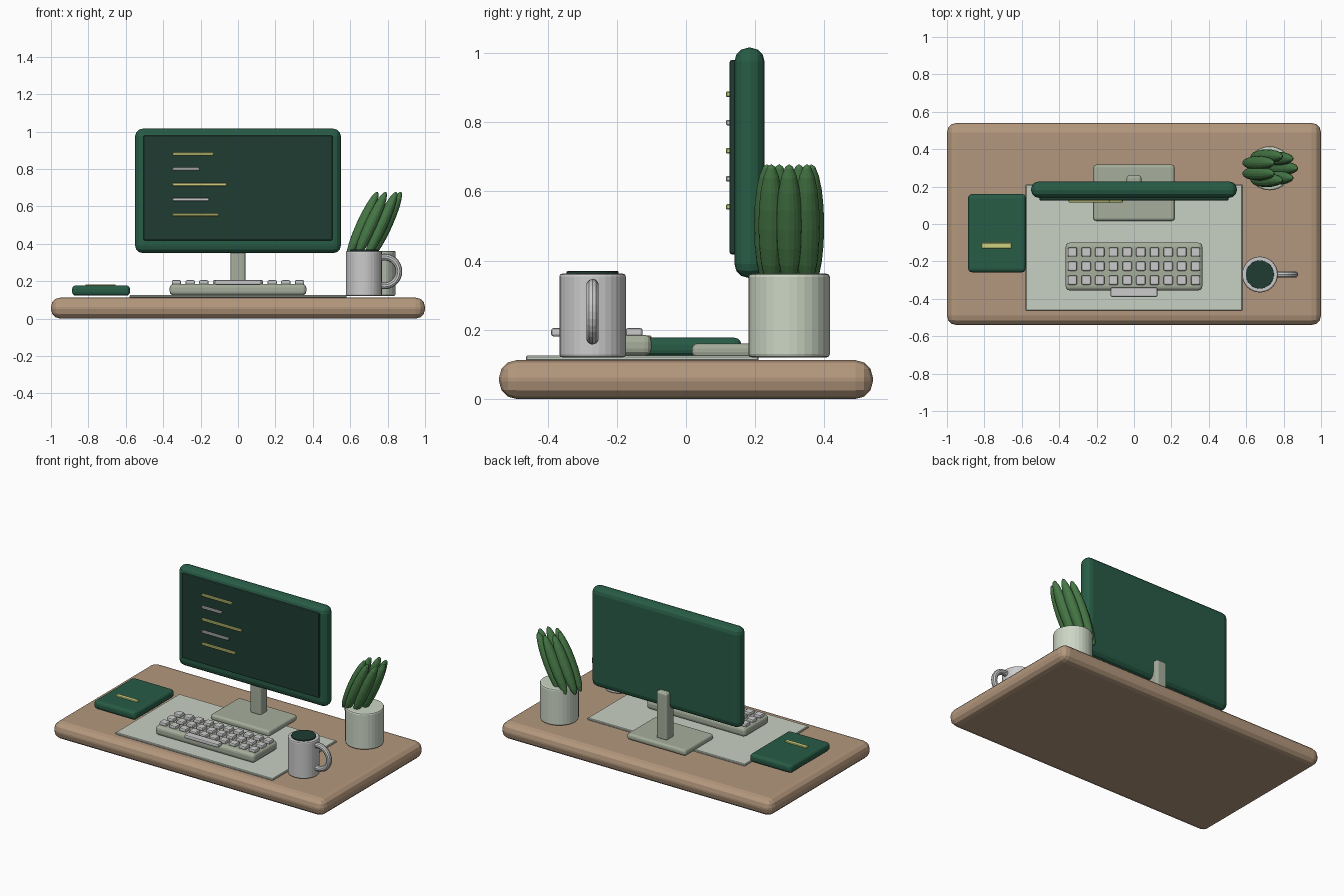
import bpy, math

if "Cube" in bpy.data.objects:
    bpy.data.objects.remove(bpy.data.objects["Cube"])


def paint(obj, rgb):
    """Assign a material from display colour 0-255; None leaves the part grey."""
    if rgb is None:
        return
    key = "col_%d_%d_%d" % rgb
    mat = bpy.data.materials.get(key) or bpy.data.materials.new(key)
    mat.diffuse_color = [(c / 255) ** 2.2 for c in rgb] + [1]
    mat.use_nodes = True
    mat.node_tree.nodes["Principled BSDF"].inputs["Base Color"].default_value = mat.diffuse_color
    obj.data.materials.append(mat)


def bevel(obj, width, segments):
    if width:
        m = obj.modifiers.new("bevel", "BEVEL")
        m.width, m.segments = width, segments
        m.limit_method, m.angle_limit = "ANGLE", math.radians(40)


def box(name, x, y, z, rgb=None, r=0.0, seg=3):
    """Rounded box from (min, max) pairs on each axis."""
    bpy.ops.mesh.primitive_cube_add(size=1, location=[sum(p) / 2 for p in (x, y, z)])
    o = bpy.context.object
    o.name = name
    o.scale = [p[1] - p[0] for p in (x, y, z)]
    bpy.ops.object.transform_apply(location=False, rotation=False, scale=True)
    bevel(o, r, seg)
    paint(o, rgb)
    return o


def cylinder(name, x, y, z, radius, rgb=None, r=0.0):
    bpy.ops.mesh.primitive_cylinder_add(vertices=32, radius=radius, depth=z[1] - z[0],
                                        location=(x, y, sum(z) / 2))
    o = bpy.context.object
    o.name = name
    bevel(o, r, 2)
    paint(o, rgb)
    return o


WOOD, GREEN, DARK = (178, 150, 124), (44, 92, 72), (36, 62, 54)
MAT, STONE, POT = (198, 207, 193), (165, 173, 155), (203, 213, 195)
LEAF, LIME = (72, 120, 72), (203, 208, 125)

# Desk and mat
box("desk_top", (-1, 1), (-.54, .54), (0, .112), WOOD, .05)
box("desk_mat", (-.58, .58), (-.463, .21), (.11, .125), MAT, .004, 1)

# Monitor
box("monitor_base", (-.217, .217), (.017, .317), (.12, .16), STONE, .015)
box("monitor_neck", (-.04, .04), (.18, .26), (.15, .47), STONE, .015)
box("monitor_body", (-.55, .55), (.14, .227), (.35, 1.015), GREEN, .04)
box("monitor_screen", (-.505, .505), (.126, .15), (.418, .979), DARK, .006, 2)
for i, end in enumerate((-.13, -.205, -.06, -.155, -.105)):
    z = .88 - .0813 * i
    box(f"screen_line_{i}", (-.35, end), (.115, .13), (z - .008, z + .008),
        None if i % 2 else LIME, .003, 1)

# Keyboard with keys
box("keyboard_body", (-.365, .365), (-.355, -.1), (.125, .185), STONE, .02)
for row in range(3):
    for col in range(10):
        x, y = -.329 + .0731 * col, -.15 - .075 * row
        box(f"key_{row}_{col}", (x - .025, x + .025), (y - .025, y + .025),
            (.18, .205), None, .008, 2)
box("space_bar", (-.125, .125), (-.39, -.34), (.18, .205), None, .008, 2)

# Notebook with label strip
box("notebook", (-.887, -.577), (-.258, .16), (.122, .177), GREEN, .02)
box("notebook_strip", (-.815, -.655), (-.13, -.1), (.17, .183), LIME, .003, 1)

# Mug
cylinder("mug_body", .673, -.273 + .003, (.12, .362), .096, None, .008)
cylinder("mug_drink", .673, -.27, (.35, .369), .075, DARK, .002)
bpy.ops.mesh.primitive_torus_add(major_segments=28, minor_segments=10, major_radius=.077,
                                 minor_radius=.018, location=(.783, -.27, .252),
                                 rotation=(math.pi / 2, 0, 0))
bpy.context.object.name = "mug_handle"

# Plant: pot and a ring of seven leaning leaves
cylinder("plant_pot", .725, .298, (.12, .362), .118, POT, .01)
for i in range(7):
    a = math.tau * i / 7
    bpy.ops.mesh.primitive_uv_sphere_add(
        segments=16, ring_count=10, radius=1,
        location=(.725 + .066 * math.cos(a), .298 + .066 * math.sin(a), .5),
        rotation=(0, math.radians(24.5), 0))
    leaf = bpy.context.object
    leaf.name = f"leaf_{i}"
    leaf.scale = (.033, .037, .196)
    paint(leaf, LEAF)
